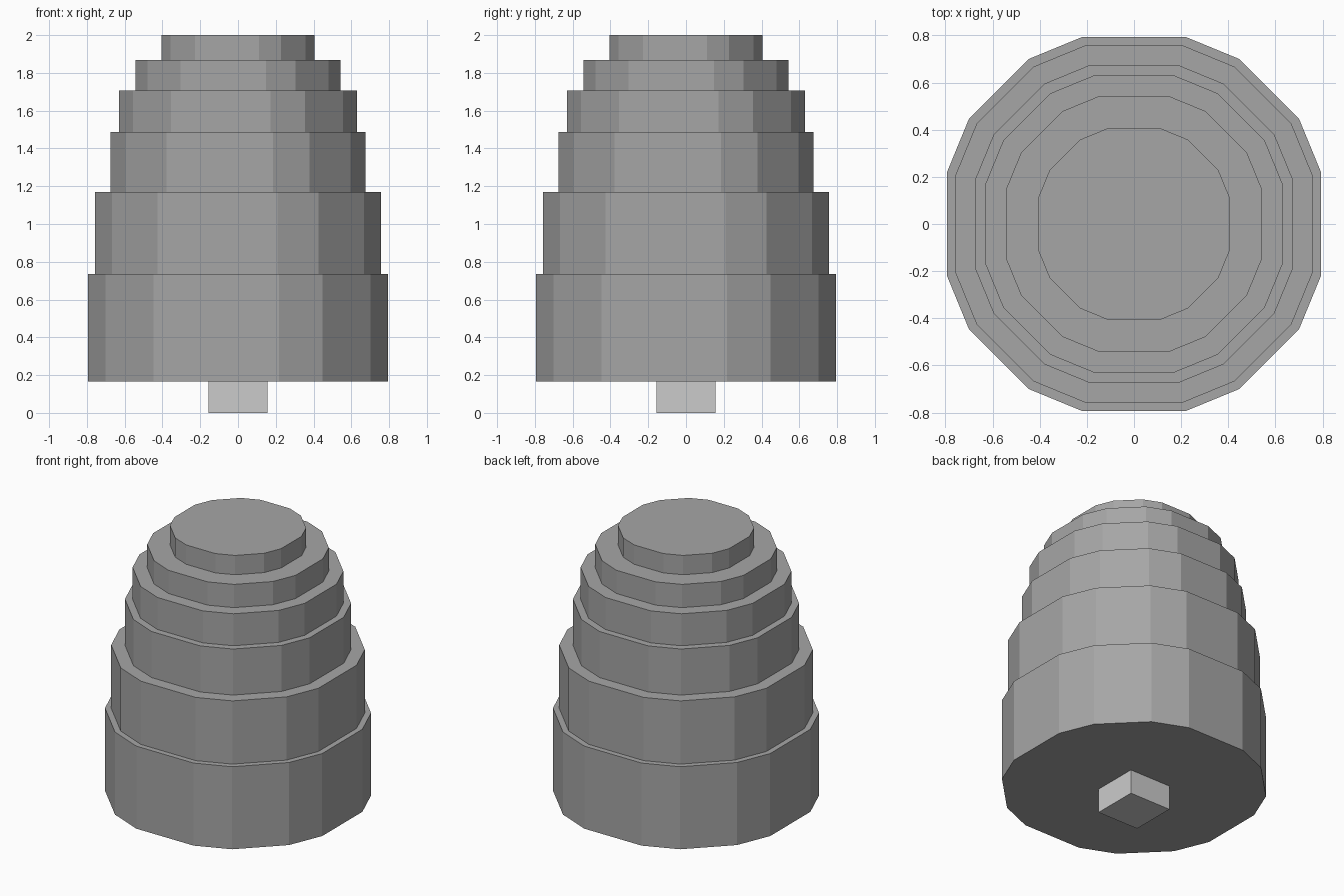
import bpy, bmesh

if "Cube" in bpy.data.objects:
    bpy.data.objects.remove(bpy.data.objects["Cube"])

# Quarter of the rounded sixteen-sided outline, for a half width of 1
QUARTER = [(1, 0.275), (0.882, 0.562), (0.562, 0.882), (0.275, 1)]
OUTLINE = []
for _ in range(4):
    OUTLINE += QUARTER
    QUARTER = [(-y, x) for x, y in QUARTER]

# Tiers: half width, bottom, top
TIERS = [(0.794, 0.167, 0.735), (0.757, 0.735, 1.17), (0.675, 1.17, 1.487),
         (0.629, 1.487, 1.707), (0.542, 1.707, 1.867), (0.406, 1.867, 2.0)]


def stepped_solid(name, outline, tiers):
    """One closed solid made of stacked, shrinking tiers."""
    bm = bmesh.new()
    rings = [[bm.verts.new((x * r, y * r, z)) for x, y in outline]
             for r, z0, z1 in tiers for z in (z0, z1)]
    n = len(outline)
    for a, b in zip(rings, rings[1:]):
        for i in range(n):
            j = (i + 1) % n
            bm.faces.new((a[i], a[j], b[j], b[i]))
    bm.faces.new(rings[0][::-1])
    bm.faces.new(rings[-1])
    mesh = bpy.data.meshes.new(name)
    bm.to_mesh(mesh)
    bm.free()
    obj = bpy.data.objects.new(name, mesh)
    bpy.context.collection.objects.link(obj)
    return obj


# Tiered foliage, darker grey than the trunk
foliage = stepped_solid("foliage", OUTLINE, TIERS)
dark = bpy.data.materials.new("dark_grey")
dark.diffuse_color = (0.38, 0.38, 0.38, 1)
dark.use_nodes = True
dark.node_tree.nodes["Principled BSDF"].inputs["Base Color"].default_value = dark.diffuse_color
foliage.data.materials.append(dark)

# Square trunk
stepped_solid("trunk", [(1, -1), (1, 1), (-1, 1), (-1, -1)], [(0.157, 0, 0.167)])
